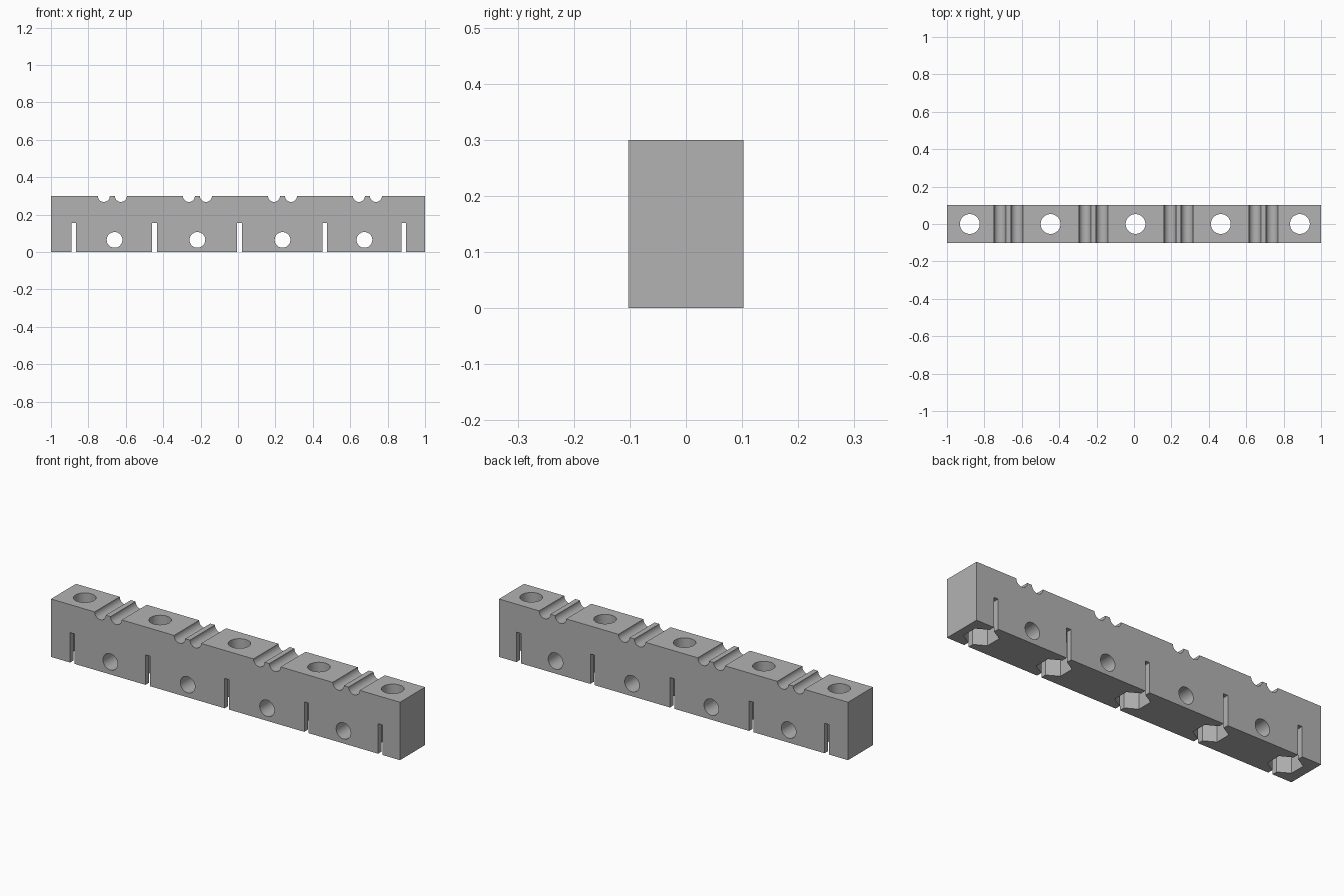
import bpy
from math import pi

if "Cube" in bpy.data.objects:
    bpy.data.objects.remove(bpy.data.objects["Cube"], do_unlink=True)

LENGTH, DEPTH, HEIGHT = 2.0, 0.205, 0.3
BOLTS = [-0.878, -0.446, 0.008, 0.464, 0.887]
CROSS_HOLES = [-0.66, -0.217, 0.238, 0.676]
GROOVES = [-0.672, -0.217, 0.238, 0.692]
POCKET = 0.155

grey = bpy.data.materials.new("plain grey")
grey.use_nodes = True
colour = (0.45, 0.45, 0.45, 1)
grey.diffuse_color = colour
grey.node_tree.nodes["Principled BSDF"].inputs["Base Color"].default_value = colour


def box(name, size, location):
    bpy.ops.mesh.primitive_cube_add(size=1, location=location)
    obj = bpy.context.object
    obj.name = name
    obj.scale = size
    bpy.ops.object.transform_apply(location=False, rotation=False, scale=True)
    obj.data.materials.append(grey)
    return obj


def rod(name, radius, length, location, sides=48, rotation=(0, 0, 0)):
    bpy.ops.mesh.primitive_cylinder_add(vertices=sides, radius=radius, depth=length,
                                        location=location, rotation=rotation)
    obj = bpy.context.object
    obj.name = name
    obj.data.materials.append(grey)
    return obj


bar = box("drilled_bar", (LENGTH, DEPTH, HEIGHT), (0, 0, HEIGHT / 2))
cutters = []

# Vertical bolt holes with hexagonal nut pockets and narrow slots below
for x in BOLTS:
    cutters.append(rod("bolt_hole", 0.053, 1, (x, 0, 0)))
    cutters.append(rod("nut_pocket", 0.081, 2 * POCKET, (x, 0, 0), sides=6))
    cutters.append(box("slot", (0.025, 1, 2 * POCKET), (x, 0, 0)))

# Round holes running front to back
for x in CROSS_HOLES:
    cutters.append(rod("cross_hole", 0.042, 1, (x, 0, 0.065), rotation=(pi / 2, 0, 0)))

# Pairs of rounded grooves across the top
for x in GROOVES:
    for side in (-1, 1):
        cutters.append(rod("groove", 0.032, 1, (x + side * 0.0455, 0, HEIGHT),
                           rotation=(pi / 2, 0, 0)))

# Cut everything out of the bar
bpy.context.view_layer.objects.active = bar
for cutter in cutters:
    cut = bar.modifiers.new("cut", "BOOLEAN")
    cut.operation = "DIFFERENCE"
    cut.solver = "EXACT"
    cut.object = cutter
    bpy.ops.object.modifier_apply(modifier=cut.name)
    bpy.data.objects.remove(cutter, do_unlink=True)

bar.data.materials.clear()
bar.data.materials.append(grey)
bpy.ops.object.select_all(action="DESELECT")
bar.select_set(True)
bpy.ops.object.shade_smooth_by_angle(angle=pi / 6)
